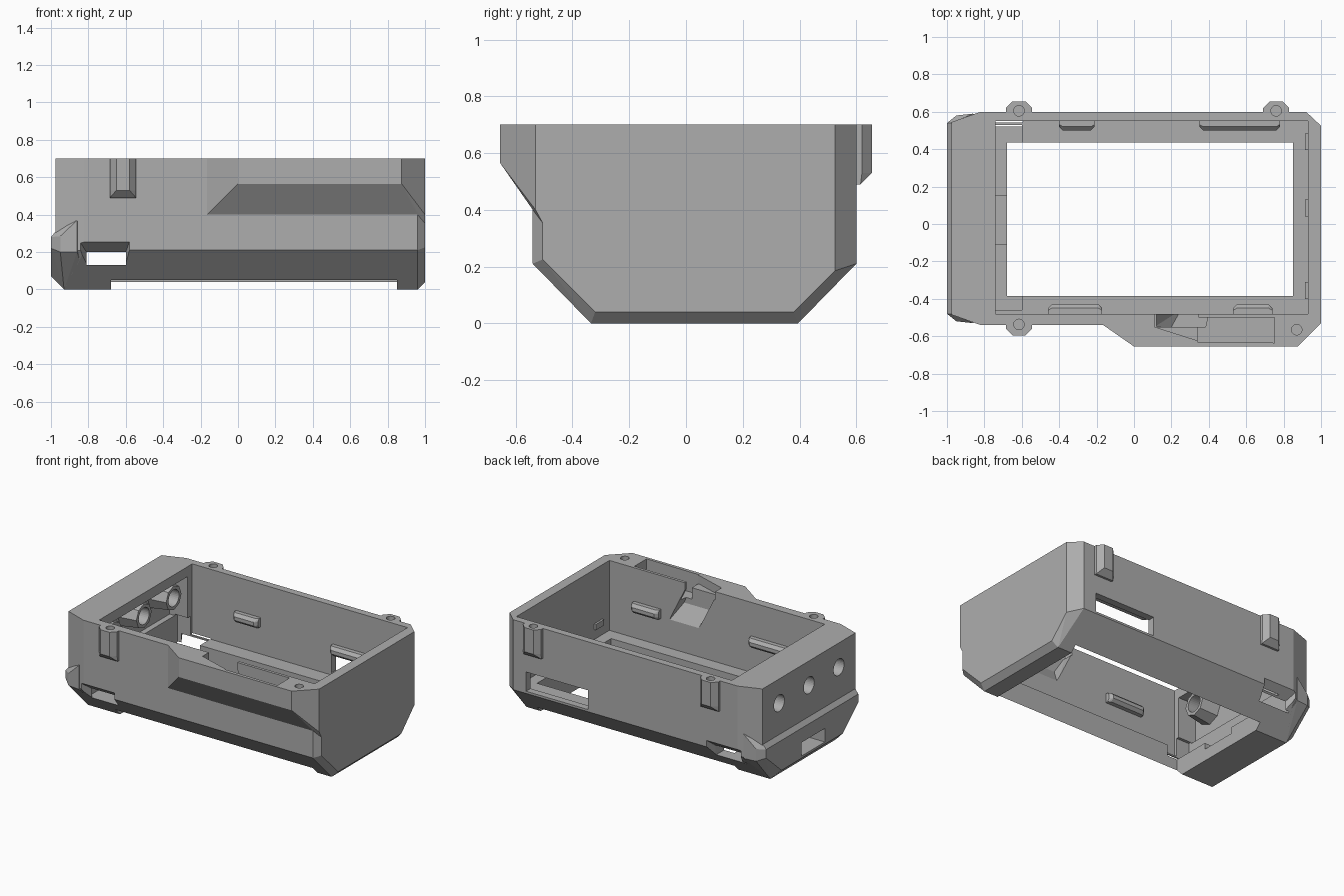
import bpy, bmesh, math
from mathutils import Matrix, Vector

cube = bpy.data.objects.get("Cube")
if cube:
    bpy.data.objects.remove(cube)

grey = bpy.data.materials.new("matte grey")
grey.use_nodes = True
GREY = (0.42, 0.42, 0.42, 1)
grey.diffuse_color = GREY
grey.node_tree.nodes["Principled BSDF"].inputs["Base Color"].default_value = GREY

MID = 0.03   # middle of the shell in y
TOP = 0.70


def make(name, bm):
    bmesh.ops.recalc_face_normals(bm, faces=bm.faces)
    mesh = bpy.data.meshes.new(name)
    bm.to_mesh(mesh)
    bm.free()
    mesh.materials.append(grey)
    ob = bpy.data.objects.new(name, mesh)
    bpy.context.collection.objects.link(ob)
    return ob


def hull(name, points):
    bm = bmesh.new()
    for p in points:
        bm.verts.new(p)
    res = bmesh.ops.convex_hull(bm, input=bm.verts)
    loose = set(res["geom_interior"] + res["geom_unused"])
    bmesh.ops.delete(bm, geom=[v for v in loose if isinstance(v, bmesh.types.BMVert)], context="VERTS")
    bmesh.ops.dissolve_limit(bm, angle_limit=0.01, verts=bm.verts, edges=bm.edges)
    return make(name, bm)


def box(name, x, y, z):
    return hull(name, [(a, b, c) for a in x for b in y for c in z])


def prism(name, outline, z0, z1):
    return hull(name, [(x, y, z) for x, y in outline for z in (z0, z1)])


def cone(name, centre, r1, r2, depth, axis="Z", sides=32):
    bm = bmesh.new()
    turn = Matrix.Rotation(math.pi / 2, 4, "Y") if axis == "X" else Matrix()
    bmesh.ops.create_cone(bm, cap_ends=True, segments=sides, radius1=r1, radius2=r2,
                          depth=depth, matrix=Matrix.Translation(Vector(centre)) @ turn)
    return make(name, bm)


def both(points):
    """Points together with their mirror across the middle of the shell."""
    return list(points) + [(x, 2 * MID - y, z) for x, y, z in points]


def combine(target, others, operation):
    for ob in others:
        mod = target.modifiers.new(ob.name, "BOOLEAN")
        mod.operation, mod.object, mod.solver = operation, ob, "EXACT"
        graph = bpy.context.evaluated_depsgraph_get()
        mesh = bpy.data.meshes.new_from_object(target.evaluated_get(graph))
        target.modifiers.clear()
        target.data = mesh
        bpy.data.objects.remove(ob)


# Outer shell with chamfered belly and corners
shell = hull("case_shell", [
    (0.96, -0.54, TOP), (0.96, -0.54, 0.21), (0.96, -0.335, 0), (0.96, 0.395, 0),
    (0.92, 0.60, 0.21), (0.92, 0.60, TOP),
    (1, -0.505, TOP), (1, -0.505, 0.225), (1, -0.32, 0.04),
    (1, 0.38, 0.04), (1, 0.525, 0.185), (1, 0.525, TOP)] + both([
        (-0.82, -0.54, TOP), (-0.82, -0.54, 0.21), (-0.93, -0.335, 0),
        (-0.975, -0.485, TOP), (-0.975, -0.485, 0.2)]))

# Raised rim around the lower end
rim = hull("end_rim", both([
    (-1, -0.48, 0.28), (-1, -0.48, 0.22), (-1, -0.31, 0.07),
    (-0.95, -0.52, 0.285), (-0.95, -0.52, 0.2), (-0.93, -0.335, 0),
    (-0.86, -0.53, 0.37), (-0.86, -0.53, 0.2), (-0.8, -0.335, 0),
    (-0.975, -0.48, 0.31)]))

# Overhanging front ledge
ledge = hull("front_ledge", [
    (-0.165, -0.54, TOP), (-0.165, -0.54, 0.40), (-0.165, -0.5, TOP), (-0.165, -0.5, 0.40),
    (0, -0.655, TOP), (0, -0.655, 0.565), (0.875, -0.655, TOP), (0.875, -0.655, 0.565),
    (1, -0.53, TOP), (1, -0.53, 0.40), (1, -0.5, 0.345), (1, -0.5, TOP), (0.96, -0.54, 0.40)])


# Screw bosses on the long walls
def boss(name, x, wall, side):
    outline = [(-0.07, -0.04), (-0.07, 0.02), (-0.035, 0.055), (0.035, 0.055), (0.07, 0.02), (0.07, -0.04)]
    pts = [(x + a, wall + side * b, z) for a, b in outline for z in (0.53, TOP)]
    pts += [(x + a, wall + side * b, 0.49) for a in (-0.07, 0.07) for b in (-0.04, 0.015)]
    return hull(name, pts)


bosses = [boss("back_boss_a", -0.615, 0.60, 1), boss("back_boss_b", 0.76, 0.60, 1),
          boss("front_boss", -0.615, -0.54, -1)]
combine(shell, [rim, ledge] + bosses, "UNION")

# Main cavity, floor window and the hollow behind the thick end
cutters = [
    box("cavity", (-0.74, 0.93), (-0.48, 0.55), (0.21, 0.8)),
    box("floor_window", (-0.68, 0.85), (-0.385, 0.435), (-0.1, 0.3)),
    box("low_hollow", (-0.84, -0.60), (-0.46, 0.53), (0.13, 0.34)),
    box("end_hollow", (-0.88, -0.70), (-0.44, 0.50), (0.33, 0.63)),
    box("end_port", (-1.1, -0.66), (-0.11, 0.15), (0.085, 0.18)),
    box("back_port", (0.34, 0.82), (0.5, 0.7), (0.225, 0.36)),
]

# Flared slots through both long walls
for side, name in ((-1, "front_slot"), (1, "back_slot")):
    flare = [(x, MID + side * 0.59, z) for x in (-0.855, -0.575) for z in (0.13, 0.27)]
    flare += [(x, MID + side * 0.50, z) for x in (-0.81, -0.60) for z in (0.13, 0.20)]
    cutters += [hull(name + "_flare", flare),
                box(name, (-0.81, -0.60), sorted((MID + side * 0.44, MID + side * 0.6)), (0.13, 0.20))]

# Pocket in the ledge and the slanted chute into the cavity
cutters += [
    prism("ledge_pocket", [(0.34, -0.5), (0.34, -0.63), (0.75, -0.635), (0.75, -0.5)], 0.56, 0.8),
    prism("ledge_recess", [(0.11, -0.47), (0.11, -0.55), (0.345, -0.625), (0.345, -0.47)], 0.64, 0.8),
    hull("chute", [(0.11, -0.46, 0.66), (0.34, -0.46, 0.66), (0.25, -0.46, 0.38), (0.48, -0.46, 0.38),
                   (0.11, -0.55, 0.66), (0.34, -0.55, 0.66), (0.20, -0.55, 0.52), (0.40, -0.55, 0.52)]),
]

# Screw holes
for x, y in ((-0.615, 0.605), (0.76, 0.605), (-0.615, -0.537), (0.87, -0.565)):
    cutters.append(cone("screw_hole", (x, y, 0.66), 0.028, 0.028, 0.24))
combine(shell, cutters, "DIFFERENCE")

# Tapered collars inside the end, then the round holes through them
rows = [MID + k * 0.33 for k in (-1, 0, 1)]
combine(shell, [cone("end_collar", (-0.83, y, 0.53), 0.11, 0.085, 0.16, "X", 8) for y in rows], "UNION")
combine(shell, [cone("end_hole", (-0.87, y, 0.53), 0.058, 0.058, 0.4, "X") for y in rows], "DIFFERENCE")


# Retaining tabs on the inner walls
def tab(name, x0, x1, wall, side, z0, z1):
    pts = []
    for z, grow in ((z0, 0.03), (z0 + 0.02, 0.05), (z1 - 0.02, 0.05), (z1, 0.03)):
        pts += [(x, wall - side * 0.01, z) for x in (x0, x1)]
        pts += [(x, wall + side * grow * 0.6, z) for x in (x0, x1)]
        pts += [(x, wall + side * grow, z) for x in (x0 + 0.02, x1 - 0.02)]
    return hull(name, pts)


tab("front_tab_a", -0.46, -0.17, -0.48, 1, 0.40, 0.465)
tab("front_tab_b", 0.53, 0.74, -0.48, 1, 0.40, 0.465)
tab("back_tab_a", -0.40, -0.21, 0.55, -1, 0.40, 0.465)
tab("back_tab_b", 0.35, 0.78, 0.55, -1, 0.365, 0.43)
for i, y in enumerate((-0.355, 0.085, 0.44)):
    box("end_clip_%d" % i, (0.915, 0.94), (y - 0.045, y + 0.045), (0.28, 0.32))
